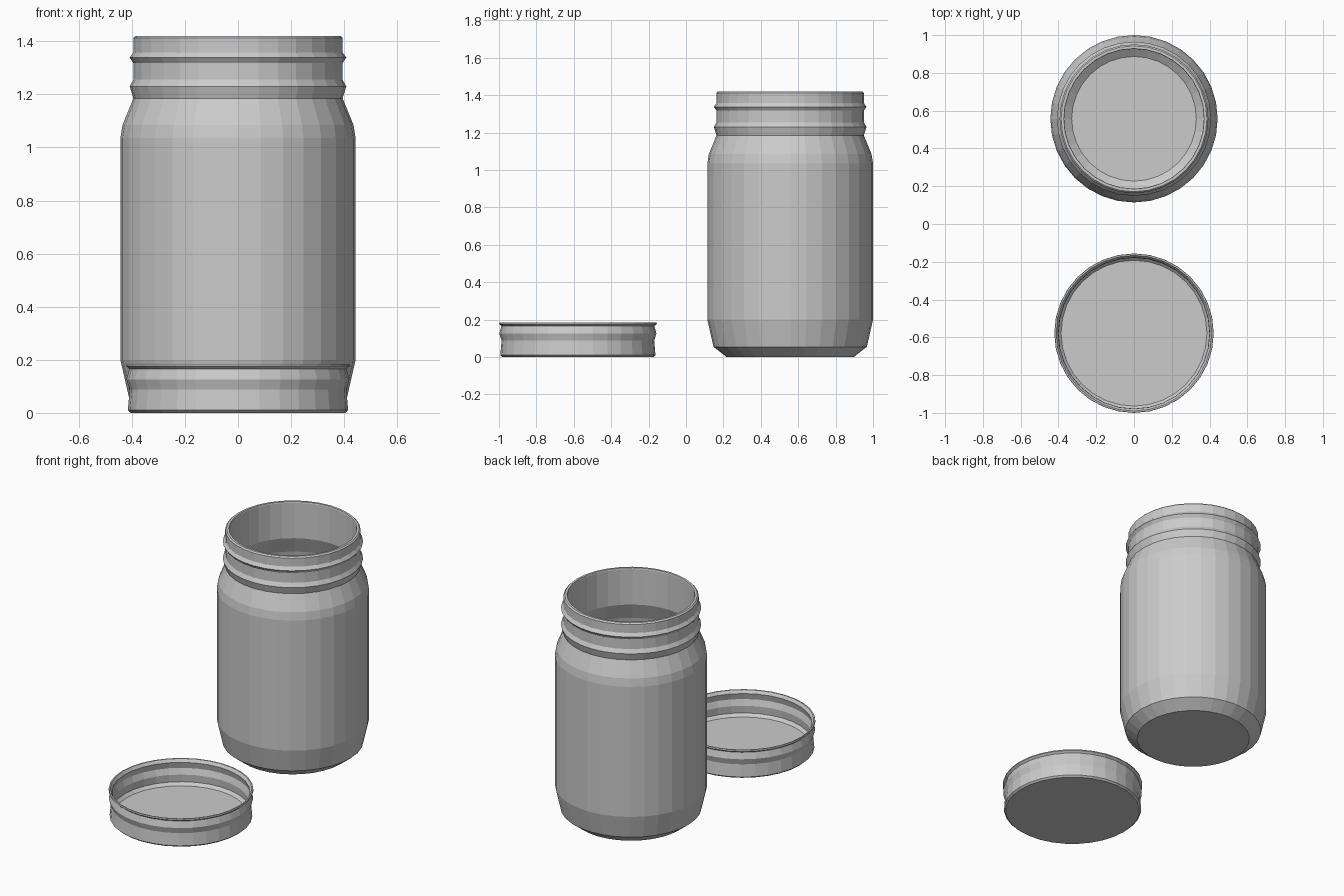
import bpy
import bmesh
from math import pi, cos, sin

SEGMENTS = 32

cube = bpy.data.objects.get("Cube")
if cube:
    bpy.data.objects.remove(cube, do_unlink=True)


def make_material(name, colour):
    mat = bpy.data.materials.new(name)
    mat.use_nodes = True
    mat.diffuse_color = colour
    mat.node_tree.nodes["Principled BSDF"].inputs["Base Color"].default_value = colour
    return mat


def lathe(name, profile, y, material):
    """Spin a (radius, height) profile and cap both open ends with a disc."""
    bm = bmesh.new()
    rings = []
    for r, z in profile:
        angles = [2 * pi * i / SEGMENTS for i in range(SEGMENTS)]
        rings.append([bm.verts.new((r * cos(a), r * sin(a), z)) for a in angles])
    for low, high in zip(rings, rings[1:]):
        for i in range(SEGMENTS):
            j = (i + 1) % SEGMENTS
            bm.faces.new((low[i], low[j], high[j], high[i]))
    bm.faces.new(rings[0][::-1])
    bm.faces.new(rings[-1])
    mesh = bpy.data.meshes.new(name)
    bm.to_mesh(mesh)
    bm.free()
    mesh.materials.append(material)
    obj = bpy.data.objects.new(name, mesh)
    obj.location.y = y
    bpy.context.collection.objects.link(obj)
    return obj


grey = make_material("plain grey", (0.6, 0.6, 0.6, 1))

# Jar: outer wall with two thread ridges, then rim and inner wall down to the floor
jar_outer = [(0.34, 0), (0.41, 0.055), (0.443, 0.2), (0.443, 1.035), (0.435, 1.085),
             (0.394, 1.185), (0.408, 1.23), (0.394, 1.255), (0.394, 1.318),
             (0.408, 1.338), (0.394, 1.358), (0.394, 1.412), (0.386, 1.42)]
jar_inner = [(0.372, 1.42), (0.37, 1.412), (0.37, 1.185), (0.412, 1.08), (0.42, 1.035),
             (0.42, 0.2), (0.39, 0.07), (0.33, 0.025)]
lathe("jar", jar_outer + jar_inner, 0.557, grey)

# Lid: lying upside down, thin wall with one pressed ridge and a flared lip
lid_outer = [(0.404, 0), (0.415, 0.01), (0.408, 0.088), (0.42, 0.126),
             (0.409, 0.166), (0.422, 0.177), (0.42, 0.185)]
lid_inner = [(0.412, 0.185), (0.4, 0.166), (0.411, 0.126), (0.399, 0.088),
             (0.404, 0.04), (0.386, 0.022)]
lathe("lid", lid_outer + lid_inner, -0.578, grey)
